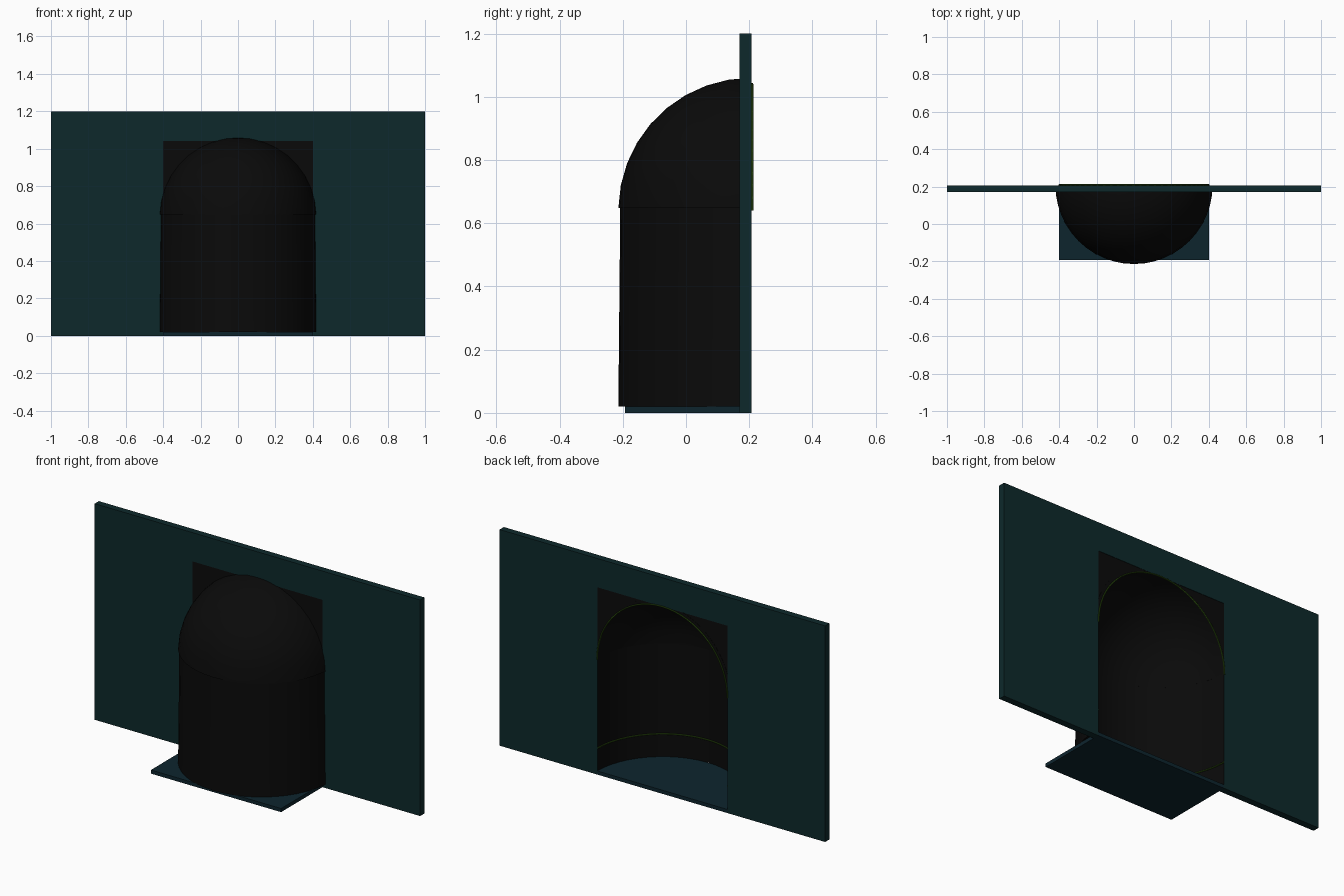
import bpy, bmesh
from math import sin, cos, pi

if "Cube" in bpy.data.objects:
    bpy.data.objects.remove(bpy.data.objects["Cube"])

BACK, R, SPRING, TOP = 0.207, 0.40, 0.64, 1.04


def material(name, rgb):
    m = bpy.data.materials.new(name)
    m.diffuse_color = (*rgb, 1)
    m.use_nodes = True
    m.node_tree.nodes["Principled BSDF"].inputs["Base Color"].default_value = m.diffuse_color
    return m


TEAL = material("teal", (0.004, 0.022, 0.024))
BLUE = material("dark blue", (0.004, 0.018, 0.027))
BLACK = material("black", (0.003, 0.003, 0.003))
GREEN = material("green", (0.02, 0.06, 0.004))


def finish(bm, name, mat, smooth=False):
    bmesh.ops.remove_doubles(bm, verts=bm.verts, dist=1e-5)
    bmesh.ops.dissolve_degenerate(bm, edges=bm.edges, dist=1e-5)
    bmesh.ops.recalc_face_normals(bm, faces=bm.faces)
    me = bpy.data.meshes.new(name)
    bm.to_mesh(me)
    bm.free()
    ob = bpy.data.objects.new(name, me)
    bpy.context.collection.objects.link(ob)
    me.materials.append(mat)
    if smooth:
        bpy.ops.object.select_all(action='DESELECT')
        ob.select_set(True)
        bpy.context.view_layer.objects.active = ob
        bpy.ops.object.shade_smooth_by_angle(angle=0.6)
    return ob


def box(name, x0, x1, y0, y1, z0, z1, mat):
    bm = bmesh.new()
    bmesh.ops.create_cube(bm, size=1)
    for v in bm.verts:
        v.co = ((x0 + x1) / 2 + v.co.x * (x1 - x0),
                (y0 + y1) / 2 + v.co.y * (y1 - y0),
                (z0 + z1) / 2 + v.co.z * (z1 - z0))
    return finish(bm, name, mat)


def half_lathe(name, profile, mat, steps=24):
    # sweep a closed (radius, z) section through the front half circle
    bm = bmesh.new()
    rings = []
    for i in range(steps + 1):
        a = pi + pi * i / steps
        rings.append([bm.verts.new((r * cos(a), BACK - 0.001 + r * sin(a), z))
                      for r, z in profile])
    n = len(profile)
    for a, b in zip(rings, rings[1:]):
        for j in range(n):
            k = (j + 1) % n
            bm.faces.new((a[j], a[k], b[k], b[j]))
    bm.faces.new(rings[0])
    bm.faces.new(rings[-1][::-1])
    return finish(bm, name, mat, True)


def tube(name, pts, mat, radius=0.004):
    cu = bpy.data.curves.new(name, 'CURVE')
    cu.dimensions = '3D'
    cu.bevel_depth = radius
    cu.bevel_resolution = 1
    cu.use_fill_caps = True
    sp = cu.splines.new('POLY')
    sp.points.add(len(pts) - 1)
    for p, co in zip(sp.points, pts):
        p.co = (*co, 1)
    cu.materials.append(mat)
    ob = bpy.data.objects.new(name, cu)
    bpy.context.collection.objects.link(ob)


def arc(r, a0, a1, n):
    return [(r * cos(a0 + (a1 - a0) * i / n), r * sin(a0 + (a1 - a0) * i / n))
            for i in range(n + 1)]


# wall around the opening
box("wall_left", -1, -R, 0.17, BACK, 0, 1.2, TEAL)
box("wall_right", R, 1, 0.17, BACK, 0, 1.2, TEAL)
box("lintel", -R, R, 0.17, BACK, TOP, 1.2, TEAL)

# floor slab
box("floor", -R, R, BACK - R, BACK, 0, 0.02, BLUE)

# niche shell: half cylinder and quarter-sphere dome
half_lathe("niche_wall", [(R, 0.02), (0.42, 0.02), (0.414, SPRING + 0.01), (R, SPRING + 0.01)], BLACK)
outer = [(r, SPRING + z) for r, z in arc(0.42, 0.02, pi / 2, 9)]
inner = [(r, SPRING + z) for r, z in arc(R, pi / 2, 0.02, 9)]
half_lathe("niche_dome", outer + inner, BLACK)

# spandrels filling the corners above the arch
for side, s in (("left", -1), ("right", 1)):
    bm = bmesh.new()
    pts = [(s * x, SPRING + z) for x, z in arc(R, 0, pi / 2, 12)] + [(s * R, TOP)]
    face = bm.faces.new([bm.verts.new((x, 0.172, z)) for x, z in pts])
    ext = bmesh.ops.extrude_face_region(bm, geom=[face])["geom"]
    for v in ext:
        if isinstance(v, bmesh.types.BMVert):
            v.co.y = BACK - 0.002
    finish(bm, "spandrel_" + side, BLACK)

# thin trim lines: arch edge and low band round the inside
tube("arch_trim", [(x, BACK + 0.002, SPRING + z) for x, z in arc(R, 0, pi, 32)], GREEN)
tube("band_trim", [(x, BACK + y, 0.147) for x, y in arc(R - 0.001, pi, 2 * pi, 32)], GREEN)
